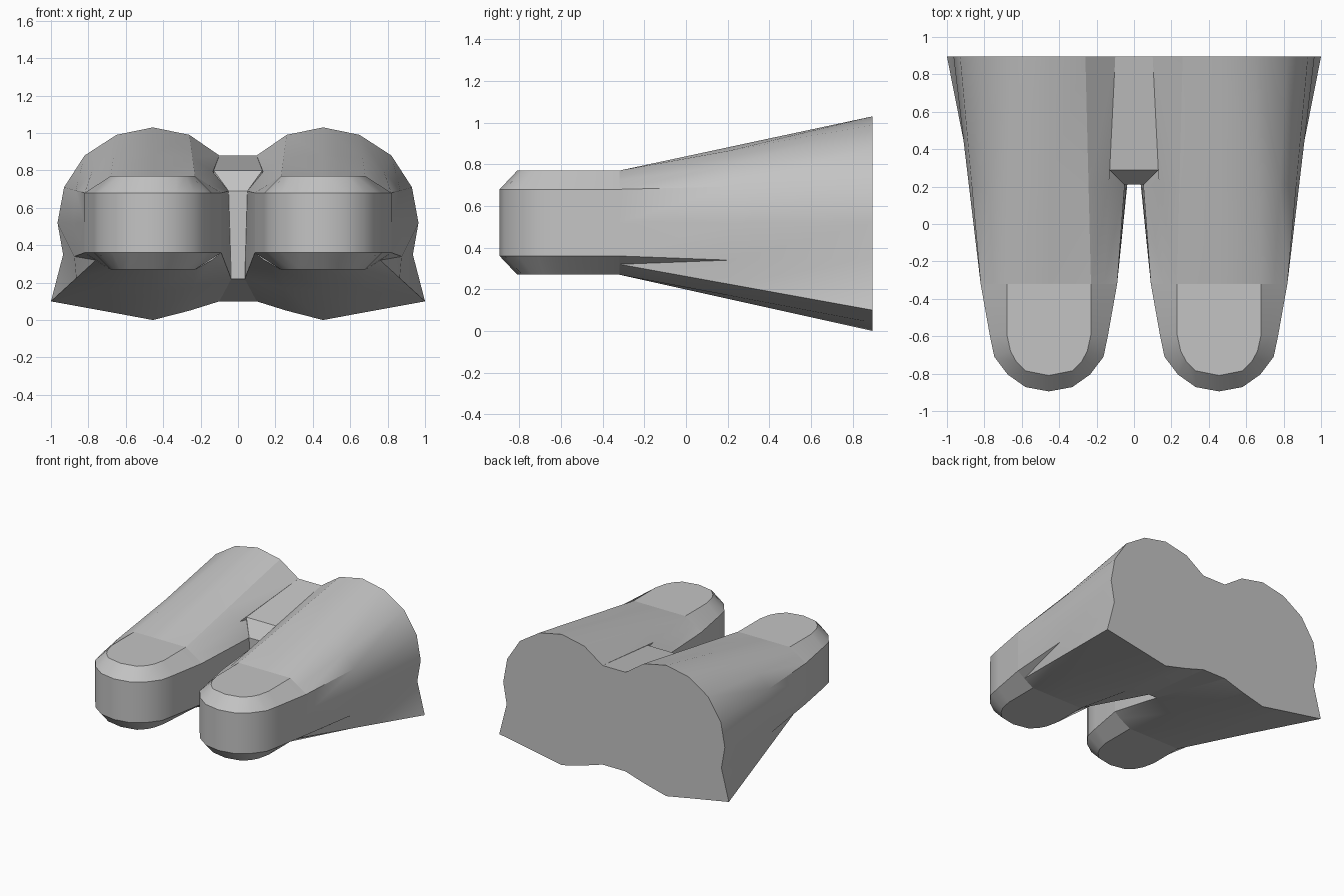
import bpy, bmesh

if "Cube" in bpy.data.objects:
    bpy.data.objects.remove(bpy.data.objects["Cube"], do_unlink=True)

grey = bpy.data.materials.new("plain_grey")
grey.use_nodes = True
grey.diffuse_color = (0.55, 0.55, 0.55, 1)
grey.node_tree.nodes["Principled BSDF"].inputs["Base Color"].default_value = grey.diffuse_color

AXIS, Y_MID, Y_INNER, Y_REAR = 0.455, -0.32, 0.21, 0.895


def finish(name, bm, mirror=True):
    """Turn a bmesh into a grey object, smooth with sharp edges."""
    bmesh.ops.recalc_face_normals(bm, faces=bm.faces)
    mesh = bpy.data.meshes.new(name)
    bm.to_mesh(mesh)
    bm.free()
    mesh.materials.append(grey)
    obj = bpy.data.objects.new(name, mesh)
    bpy.context.collection.objects.link(obj)
    if mirror:
        obj.modifiers.new("mirror", 'MIRROR').use_mirror_merge = False
    bpy.ops.object.select_all(action='DESELECT')
    obj.select_set(True)
    bpy.context.view_layer.objects.active = obj
    bpy.ops.object.shade_smooth_by_angle(angle=0.5)
    return obj


def loft(rings, split=False):
    """Skin closed rings of equal length and cap both ends."""
    bm = bmesh.new()
    loops = [[bm.verts.new(p) for p in ring] for ring in rings]
    n = len(loops[0])
    for a, b in zip(loops, loops[1:]):
        for i in range(n):
            j = (i + 1) % n
            if split:
                bm.faces.new((a[i], a[j], b[i]))
                bm.faces.new((a[j], b[j], b[i]))
            else:
                bm.faces.new((a[i], a[j], b[j], b[i]))
    bm.faces.new(loops[0])
    bm.faces.new(loops[-1])
    return bm


# Rounded, chamfered front ends: half outlines of the full and inset layers
full = [(0.365, Y_MID), (0.315, -0.6), (0.292, -0.71), (0.22, -0.805), (0.125, -0.872)]
inset = [(0.225, Y_MID), (0.225, -0.59), (0.205, -0.68), (0.175, -0.735), (0.125, -0.785)]


def outline(half, tip_y, z):
    right = [(AXIS + x, y, z) for x, y in half]
    left = [(AXIS - x, y, z) for x, y in reversed(half)]
    return right + [(AXIS, tip_y, z)] + left


finish("rounded_front_ends", loft([
    outline(inset, -0.81, 0.27), outline(full, -0.895, 0.36),
    outline(full, -0.895, 0.68), outline(inset, -0.81, 0.77)]))

# Flaring bodies: (x, z) at the middle section paired with (x, z) at the rear
sections = [
    ((0.16, 0.725), (0.10, 0.88)), ((0.23, 0.77), (0.26, 0.99)),
    ((0.455, 0.77), (0.455, 1.03)), ((0.68, 0.77), (0.65, 0.99)),
    ((0.75, 0.725), (0.82, 0.88)), ((0.82, 0.68), (0.93, 0.71)),
    ((0.82, 0.52), (0.965, 0.52)), ((0.82, 0.36), (0.935, 0.35)),
    ((0.76, 0.32), (1.0, 0.10)), ((0.68, 0.27), (0.67, 0.04)),
    ((0.455, 0.27), (0.455, 0.0)), ((0.23, 0.27), (0.26, 0.05)),
    ((0.14, 0.32), (0.10, 0.10)), ((0.09, 0.36), (0.10, 0.35)),
    ((0.09, 0.68), (0.10, 0.69))]
t = (Y_INNER - Y_MID) / (Y_REAR - Y_MID)
between = [(a[0] + (b[0] - a[0]) * t, a[1] + (b[1] - a[1]) * t) for a, b in sections]
between[7] = (0.875, 0.34)                                     # side crease
between[12:] = [(0.036, 0.22), (0.04, 0.35), (0.05, 0.69)]     # inner walls
finish("flaring_bodies", loft([
    [(a[0], Y_MID, a[1]) for a, b in sections],
    [(x, Y_INNER, z) for x, z in between],
    [(b[0], Y_REAR, b[1]) for a, b in sections]], split=True))

# Bridge joining the two bodies, with a chamfered front top
bm = bmesh.new()
for x, y, z in [(0.036, Y_INNER, 0.22), (0.05, Y_INNER, 0.69), (0.13, 0.29, 0.80),
                (0.10, Y_REAR, 0.88), (0.10, Y_REAR, 0.10)]:
    bm.verts.new((x, y, z))
    bm.verts.new((-x, y, z))
bmesh.ops.convex_hull(bm, input=bm.verts)
finish("center_bridge", bm, mirror=False)
